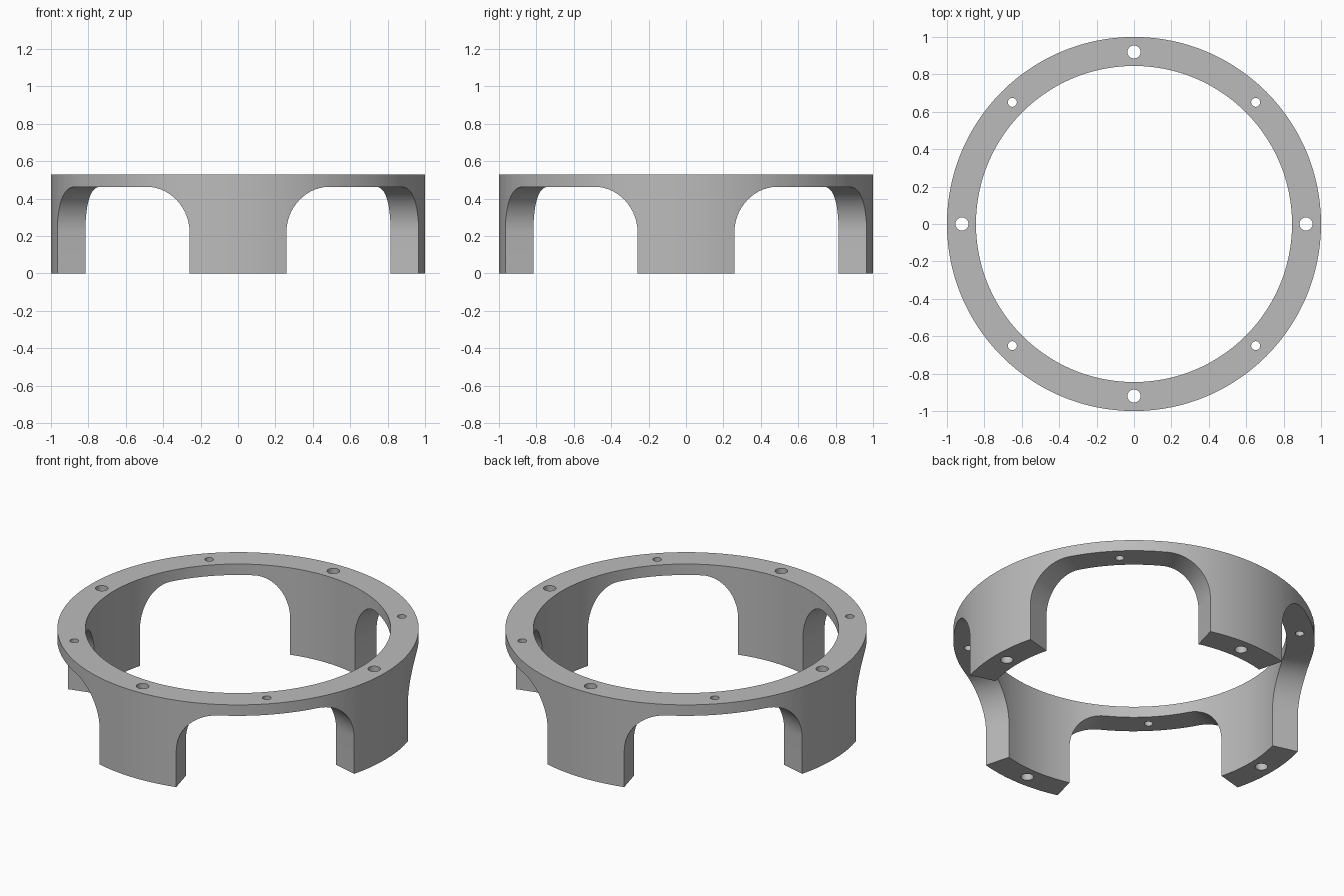
import bpy, bmesh
from math import sin, cos, pi, radians
from mathutils import Matrix

cube = bpy.data.objects.get("Cube")
if cube:
    bpy.data.objects.remove(cube, do_unlink=True)

OUTER, INNER, HEIGHT = 1.0, 0.845, 0.53
ARCH_TOP, SPRING = 0.463, 0.22      # top of the openings and start of their rounding
LEG_HALF, FILLET = 15.0, 14.0       # degrees
BOLT_CIRCLE = 0.92

grey = bpy.data.materials.new("grey")
grey.use_nodes = True
colour = (0.5, 0.5, 0.5, 1)
grey.diffuse_color = colour
grey.node_tree.nodes["Principled BSDF"].inputs["Base Color"].default_value = colour


def add_object(name, bm):
    mesh = bpy.data.meshes.new(name)
    bm.to_mesh(mesh)
    bm.free()
    mesh.materials.append(grey)
    obj = bpy.data.objects.new(name, mesh)
    bpy.context.collection.objects.link(obj)
    return obj


def point(radius, angle, z):
    a = radians(angle)
    return (radius * cos(a), radius * sin(a), z)


def quad(bm, *points):
    bm.faces.new([bm.verts.new(p) for p in points])


def wall(bm, a0, a1, low0, low1, high):
    """Inner and outer skin between two angles."""
    for r in (OUTER, INNER):
        quad(bm, point(r, a0, low0), point(r, a1, low1), point(r, a1, high), point(r, a0, high))


def radial_face(bm, a0, a1, z0, z1):
    """Face running from the inner to the outer skin."""
    quad(bm, point(INNER, a0, z0), point(OUTER, a0, z0), point(OUTER, a1, z1), point(INNER, a1, z1))


# Arch outline as (angle, height): rounded corner, flat top, rounded corner
STEPS = 14
rise = [(LEG_HALF + FILLET * (1 - cos(t)), SPRING + (ARCH_TOP - SPRING) * sin(t))
        for t in (pi / 2 * i / STEPS for i in range(STEPS + 1))]
flat_start = LEG_HALF + FILLET
flat = [(flat_start + (90 - 2 * flat_start) * i / 10, ARCH_TOP) for i in range(1, 10)]
arch = rise + flat + [(90 - a, z) for a, z in reversed(rise)]

# Ring with four legs
bm = bmesh.new()
for quarter in range(4):
    turn = 90 * quarter
    for i in range(10):
        a0, a1 = (turn - LEG_HALF + 2 * LEG_HALF * k / 10 for k in (i, i + 1))
        wall(bm, a0, a1, 0, 0, SPRING)
        wall(bm, a0, a1, SPRING, SPRING, HEIGHT)
        radial_face(bm, a0, a1, 0, 0)
        radial_face(bm, a0, a1, HEIGHT, HEIGHT)
    for side in (-LEG_HALF, LEG_HALF):
        radial_face(bm, turn + side, turn + side, 0, SPRING)
    for (a0, z0), (a1, z1) in zip(arch, arch[1:]):
        wall(bm, turn + a0, turn + a1, z0, z1, HEIGHT)
        radial_face(bm, turn + a0, turn + a1, z0, z1)
        radial_face(bm, turn + a0, turn + a1, HEIGHT, HEIGHT)
bmesh.ops.remove_doubles(bm, verts=bm.verts, dist=0.0001)
bmesh.ops.recalc_face_normals(bm, faces=bm.faces)
ring = add_object("legged_ring", bm)

# Bolt holes: large through the legs, small through the arches
bm = bmesh.new()
for i in range(8):
    radius = 0.024 if i % 2 else 0.035
    bmesh.ops.create_cone(bm, cap_ends=True, segments=32, radius1=radius, radius2=radius,
                          depth=2, matrix=Matrix.Translation(point(BOLT_CIRCLE, 45 * i, 0.3)))
cutter = add_object("hole_cutter", bm)
cutter.hide_render = True

cut = ring.modifiers.new("bolt_holes", "BOOLEAN")
cut.operation = "DIFFERENCE"
cut.solver = "EXACT"
cut.object = cutter
bpy.ops.object.select_all(action="DESELECT")
ring.select_set(True)
bpy.context.view_layer.objects.active = ring
bpy.ops.object.modifier_apply(modifier=cut.name)
bpy.data.objects.remove(cutter, do_unlink=True)
bpy.ops.object.shade_smooth_by_angle(angle=radians(30))
